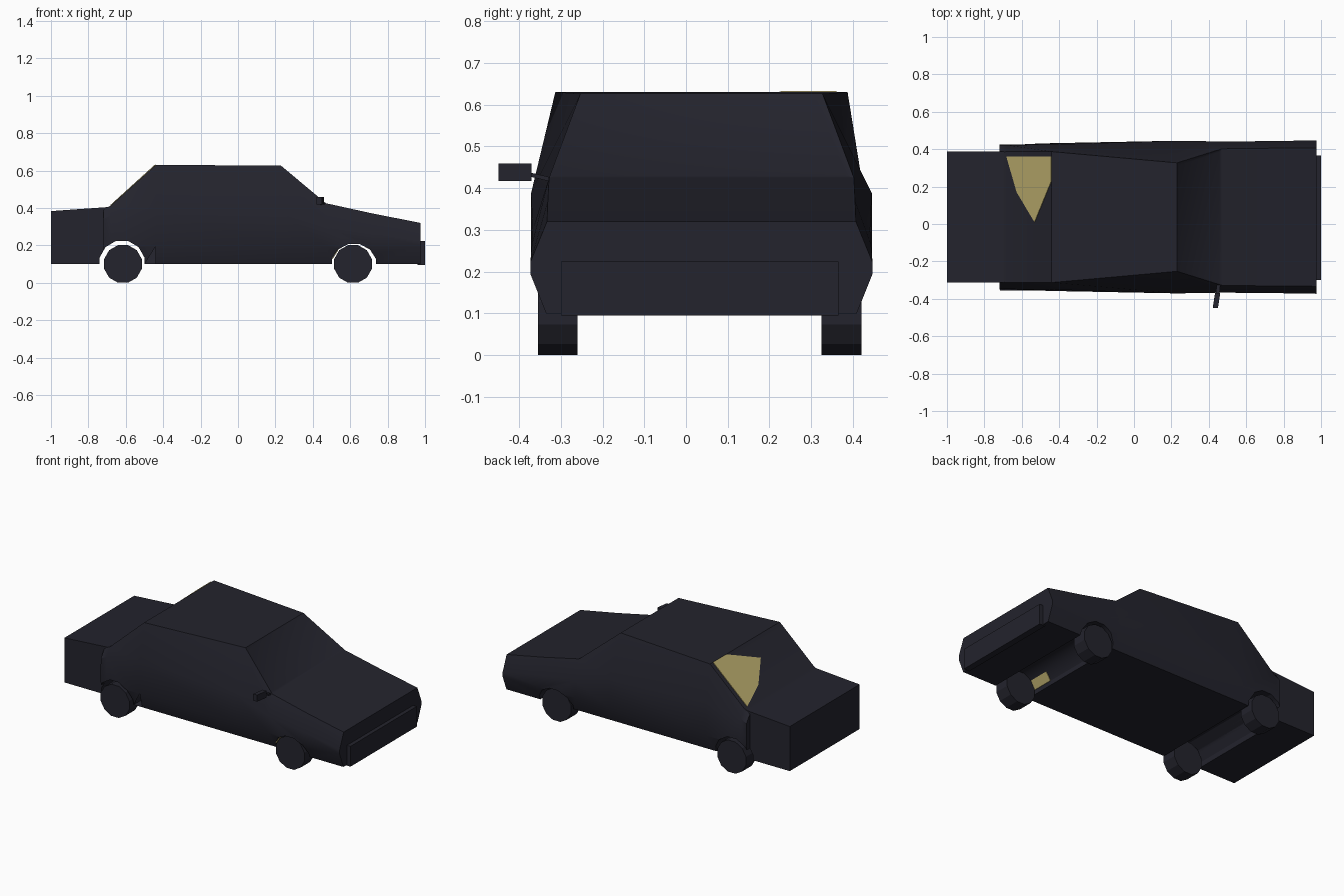
import bpy, bmesh, math

if "Cube" in bpy.data.objects:
    bpy.data.objects.remove(bpy.data.objects["Cube"])

YC = 0.037  # body centre line (the mirror shifts it off zero)

def material(name, rgb):
    m = bpy.data.materials.new(name)
    m.diffuse_color = (*rgb, 1)
    m.use_nodes = True
    m.node_tree.nodes["Principled BSDF"].inputs["Base Color"].default_value = m.diffuse_color
    return m

dark = material("dark_paint", (0.017, 0.017, 0.026))
tan = material("tan_inner", (0.48, 0.40, 0.15))

def finish(name, bm, mat):
    bmesh.ops.recalc_face_normals(bm, faces=bm.faces)
    me = bpy.data.meshes.new(name)
    bm.to_mesh(me)
    bm.free()
    ob = bpy.data.objects.new(name, me)
    bpy.context.collection.objects.link(ob)
    me.materials.append(mat)
    return ob

def loft(bm, rings):
    vs = [[bm.verts.new(p) for p in r] for r in rings]
    n = len(vs[0])
    for a, b in zip(vs, vs[1:]):
        for i in range(n):
            j = (i + 1) % n
            bm.faces.new((a[i], a[j], b[j], b[i]))
    bm.faces.new(vs[0])
    bm.faces.new(vs[-1][::-1])

def section(x, half):
    left = [(x, YC + h, z) for h, z in half]
    return left + [(x, YC - h, z) for h, z in reversed(half)]

def box(name, x0, x1, y0, y1, z0, z1, mat):
    bm = bmesh.new()
    loft(bm, [[(x, y0, z0), (x, y1, z0), (x, y1, z1), (x, y0, z1)] for x in (x0, x1)])
    return finish(name, bm, mat)

def cylinder(name, x, z, rx, rz, y0, y1, sides, mat):
    bm = bmesh.new()
    ang = [2 * math.pi * (i + 0.5) / sides for i in range(sides)]
    loft(bm, [[(x + rx * math.cos(a), y, z + rz * math.sin(a)) for a in ang] for y in (y0, y1)])
    return finish(name, bm, mat)

# main body: sections of (half width, height) from tail to nose
bm = bmesh.new()
loft(bm, [section(x, [(b, 0.10), (w, 0.195), (w2, zb), (t, zt)]) for x, b, w, w2, zb, t, zt in [
    (-0.72, 0.370, 0.387, 0.385, 0.34, 0.345, 0.395),
    (-0.68, 0.370, 0.387, 0.385, 0.36, 0.350, 0.412),
    (-0.44, 0.370, 0.395, 0.388, 0.395, 0.350, 0.63),
    (0.23, 0.370, 0.408, 0.408, 0.388, 0.290, 0.626),
    (0.47, 0.370, 0.404, 0.404, 0.30, 0.365, 0.425),
    (0.72, 0.372, 0.406, 0.406, 0.265, 0.368, 0.37),
    (0.975, 0.372, 0.410, 0.410, 0.222, 0.370, 0.32)]])
bmesh.ops.recalc_face_normals(bm, faces=bm.faces)
# recessed windscreen
screen = [f for f in bm.faces if 0.3 < f.calc_center_median().x < 0.4
          and f.normal.z > 0.5 and abs(f.normal.y) < 0.05]
bmesh.ops.inset_region(bm, faces=screen, thickness=0.022, depth=-0.006)
body = finish("body", bm, dark)

# boot box, narrower than the body
bm = bmesh.new()
loft(bm, [section(-1.0, [(0.35, 0.10), (0.35, 0.383)]),
          section(-0.66, [(0.35, 0.10), (0.35, 0.407)])])
boot = finish("boot", bm, dark)

# wheel arches cut right through
arches = [cylinder("rear_arch_cutter", -0.62, 0.10, 0.125, 0.128, -0.6, 0.7, 12, dark),
          cylinder("front_arch_cutter", 0.62, 0.10, 0.121, 0.11, -0.6, 0.7, 12, dark)]
for c in arches:
    c.hide_render = True
for ob, cutters in ((body, arches), (boot, arches[:1])):
    bpy.context.view_layer.objects.active = ob
    for c in cutters:
        m = ob.modifiers.new("arch", 'BOOLEAN')
        m.operation = 'DIFFERENCE'
        m.solver = 'EXACT'
        m.object = c
        bpy.ops.object.modifier_apply(modifier=m.name)
for c in arches:
    bpy.data.objects.remove(c)
bpy.ops.object.select_all(action='DESELECT')
body.select_set(True)
bpy.context.view_layer.objects.active = body
bpy.ops.object.shade_smooth_by_angle(angle=math.radians(30))

# wheels
for end, x in (("rear", -0.615), ("front", 0.615)):
    for side, y0 in (("near", -0.355), ("far", 0.325)):
        cylinder(f"{end}_{side}_wheel", x, 0.1005, 0.104, 0.104, y0, y0 + 0.095, 12, dark)

# front bumper
box("front_bumper", 0.96, 1.0, -0.30, 0.365, 0.095, 0.224, dark)

# door mirror on one side, with its arm
bm = bmesh.new()
loft(bm, [[(x - 0.014, y, 0.417), (x + 0.014, y, 0.417), (x + 0.014, y, 0.459), (x - 0.014, y, 0.459)]
          for x, y in ((0.435, -0.449), (0.447, -0.37))])
finish("door_mirror", bm, dark)
bm = bmesh.new()
loft(bm, [[(x - 0.01, y, z - 0.005), (x + 0.01, y, z - 0.005), (x + 0.01, y, z + 0.005), (x - 0.01, y, z + 0.005)]
          for x, y, z in ((0.447, -0.372, 0.432), (0.455, -0.30, 0.415))])
finish("mirror_arm", bm, dark)

# tan patch on the rear window slope
def slope(x):
    return 0.412 + (x + 0.68) / 0.24 * 0.218

bm = bmesh.new()
patch = [(-0.68, 0.36), (-0.44, 0.36), (-0.44, 0.23), (-0.53, 0.01), (-0.625, 0.17)]
loft(bm, [[(x - 0.67 * d, y, slope(x) + 0.74 * d) for x, y in patch] for d in (-0.002, 0.004)])
finish("rear_window_patch", bm, tan)

# tan patch inside the front wheel arch
bm = bmesh.new()
ang = [math.radians(a) for a in (135, 165)]
loft(bm, [[(0.62 + 0.121 * r * math.cos(a), y, 0.10 + 0.11 * r * math.sin(a))
           for r, a in ((0.97, ang[0]), (0.97, ang[1]), (1.01, ang[1]), (1.01, ang[0]))]
          for y in (-0.345, -0.13)])
finish("arch_patch", bm, tan)
